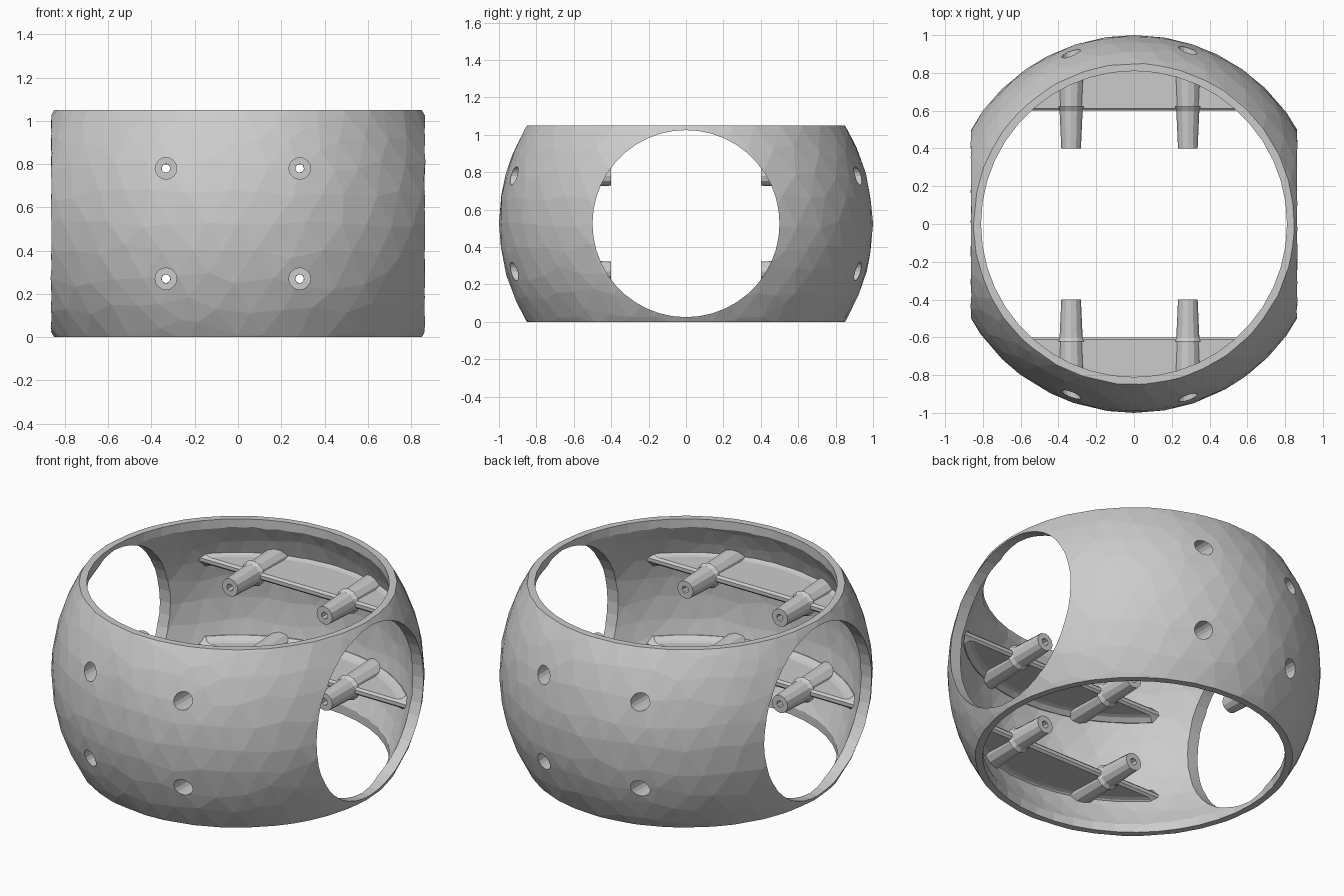
import bpy, bmesh, math, random
from mathutils import Matrix, Vector

if "Cube" in bpy.data.objects:
    bpy.data.objects.remove(bpy.data.objects["Cube"])

random.seed(4)
CZ, H = 0.525, 1.05
POST_X = (-0.333, 0.285)
POST_Z = (0.27, 0.78)


def make(name, bm):
    bmesh.ops.recalc_face_normals(bm, faces=bm.faces)
    me = bpy.data.meshes.new(name)
    bm.to_mesh(me)
    bm.free()
    ob = bpy.data.objects.new(name, me)
    bpy.context.scene.collection.objects.link(ob)
    return ob


def ball(name, r):
    # irregular faceted sphere centred in the band
    bm = bmesh.new()
    bmesh.ops.create_icosphere(bm, subdivisions=4, radius=1)
    for v in bm.verts:
        j = Vector([random.uniform(-0.028, 0.028) for _ in range(3)])
        if max(abs(c) for c in v.co) > 0.999:
            j *= 0
        v.co = (v.co + j).normalized() * r + Vector((0, 0, CZ))
    return make(name, bm)


def rod(name, axis, centre, length, r1, r2, n):
    bm = bmesh.new()
    rot = Vector((0, 0, 1)).rotation_difference(Vector(axis)).to_matrix().to_4x4()
    bmesh.ops.create_cone(bm, cap_ends=True, segments=n, radius1=r1, radius2=r2,
                          depth=length, matrix=Matrix.Translation(centre) @ rot)
    return make(name, bm)


def lathe(name, prof, n, z):
    bm = bmesh.new()
    rings = [[bm.verts.new((r * math.cos(i * math.tau / n), r * math.sin(i * math.tau / n), z + h))
              for i in range(n)] for r, h in prof]
    for a, b in zip(rings, rings[1:]):
        for i in range(n):
            k = (i + 1) % n
            bm.faces.new((a[i], a[k], b[k], b[i]))
    bm.faces.new(rings[0])
    bm.faces.new(rings[-1])
    return make(name, bm)


def prism_x(name, prof, half, side, z):
    bm = bmesh.new()
    f = bm.faces.new([bm.verts.new((-half, side * y, z + h)) for y, h in prof])
    ext = bmesh.ops.extrude_face_region(bm, geom=[f])['geom']
    bmesh.ops.translate(bm, vec=(2 * half, 0, 0),
                        verts=[g for g in ext if isinstance(g, bmesh.types.BMVert)])
    return make(name, bm)


def boolean(ob, other, op, keep=False):
    m = ob.modifiers.new(op, 'BOOLEAN')
    m.operation, m.object, m.solver = op, other, 'EXACT'
    bpy.context.view_layer.objects.active = ob
    bpy.ops.object.modifier_apply(modifier=m.name)
    if not keep:
        bpy.data.objects.remove(other)


# spherical shell: hollow, flat top and bottom, round openings on three axes
shell = ball("spherical_shell", 1.0)
boolean(shell, ball("inner_cut", 0.94), 'DIFFERENCE')
slab = [(-1.5, 0), (1.5, 0), (1.5, H), (-1.5, H)]
boolean(shell, prism_x("slab", slab, 1.5, 1, 0), 'INTERSECT')
boolean(shell, rod("rim_cut", (0, 0, 1), (0, 0, CZ), 3, 0.81, 0.81, 44), 'DIFFERENCE')
boolean(shell, rod("side_cut", (1, 0, 0), (0, 0, CZ), 3, 0.5, 0.5, 44), 'DIFFERENCE')

# four crescent shelves with flared roots, each carrying two tapered posts
clip = ball("clip_ball", 0.965)
disc = [(0.86, -0.022), (0.86, 0.022)]
disc = [(0.89, -0.045), (0.875, -0.028), (0.85, -0.022)]
flare = [(0.2, -0.022), (0.865, -0.022), (0.885, -0.028), (0.91, -0.047), (0.99, -0.047),
         (0.99, 0.047), (0.91, 0.047), (0.885, 0.028), (0.865, 0.022), (0.2, 0.022)]
nose = [(0.6, -0.01), (0.612, -0.022), (0.65, -0.07), (1.1, -0.07),
        (1.1, 0.07), (0.65, 0.07), (0.612, 0.022), (0.6, 0.01)]
for side in (-1, 1):
    for z in POST_Z:
        shelf = lathe("shelf", flare, 56, z)
        boolean(shelf, prism_x("nose", nose, 1.2, side, z), 'INTERSECT')
        for x in POST_X:
            post = rod("post", (0, side, 0), (x, side * 0.69, z), 0.58, 0.052, 0.078, 12)
            boolean(shelf, post, 'UNION')
            # small fillet collar where the post leaves the shelf
            collar = rod("collar", (0, side, 0), (x, side * 0.606, z), 0.03, 0.056, 0.074, 12)
            boolean(shelf, collar, 'UNION')
        boolean(shelf, clip, 'INTERSECT', keep=True)
        boolean(shell, shelf, 'UNION')
bpy.data.objects.remove(clip)

# counterbored screw holes through wall and posts
for side in (-1, 1):
    for z in POST_Z:
        for x in POST_X:
            bore = rod("bore", (0, side, 0), (x, side * 0.85, z), 0.5, 0.05, 0.05, 16)
            boolean(shell, bore, 'DIFFERENCE')
            hole = rod("hole", (0, side, 0), (x, side * 0.5, z), 0.4, 0.021, 0.021, 7)
            boolean(shell, hole, 'DIFFERENCE')

for p in shell.data.polygons:
    p.use_smooth = False
